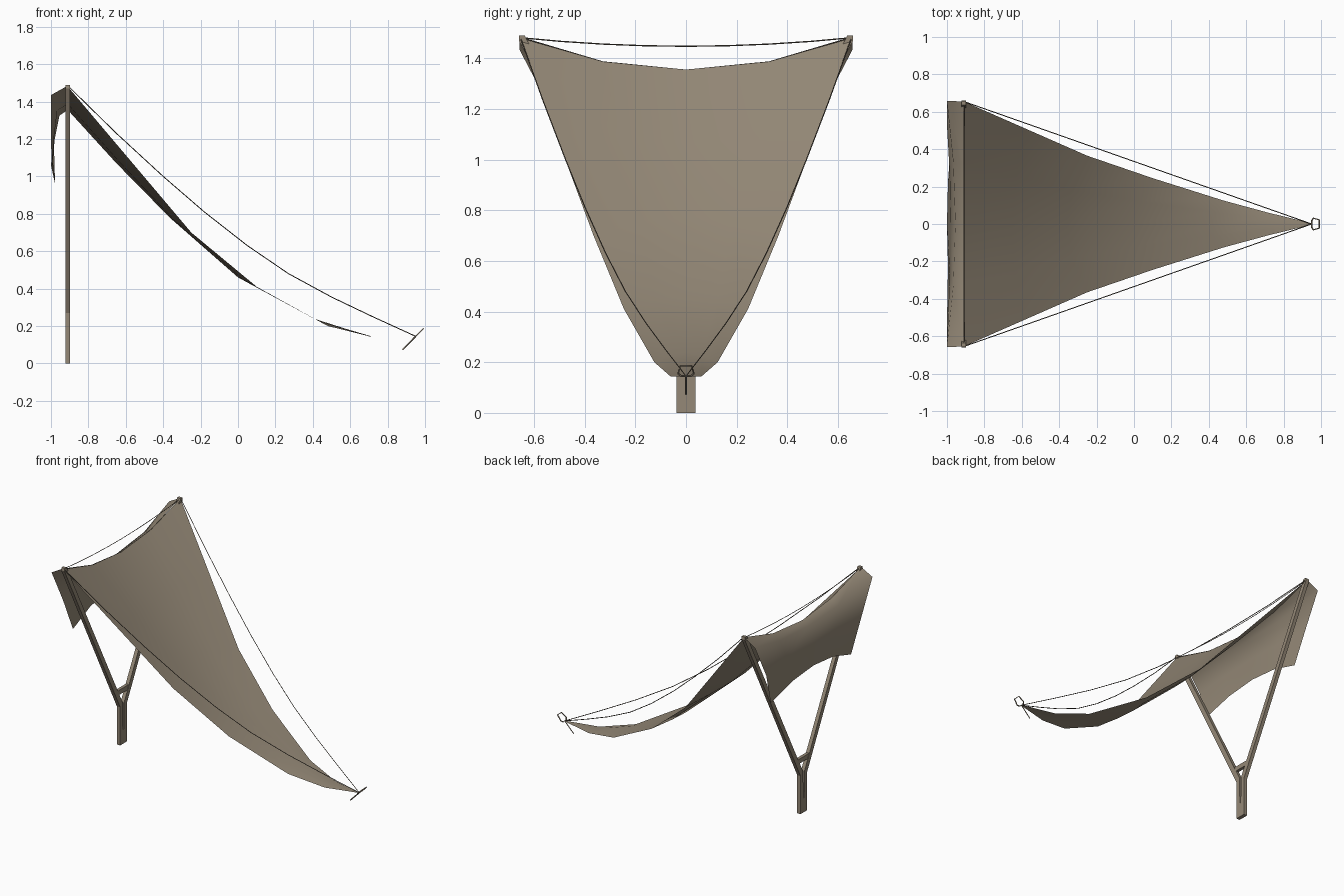
import bpy, bmesh
from mathutils import Vector

cube = bpy.data.objects.get("Cube")
if cube:
    bpy.data.objects.remove(cube, do_unlink=True)


def material(name, rgb):
    m = bpy.data.materials.new(name)
    m.use_nodes = True
    m.diffuse_color = (*rgb, 1)
    bsdf = m.node_tree.nodes["Principled BSDF"]
    bsdf.inputs["Base Color"].default_value = (*rgb, 1)
    bsdf.inputs["Roughness"].default_value = 0.9
    return m


KHAKI = material("khaki canvas", (0.30, 0.25, 0.185))
WOOD = material("weathered wood", (0.30, 0.25, 0.185))
CORD = material("dark cord", (0.12, 0.10, 0.075))


def finish(name, bm, mat, smooth=False):
    mesh = bpy.data.meshes.new(name)
    bm.to_mesh(mesh)
    bm.free()
    mesh.materials.append(mat)
    for p in mesh.polygons:
        p.use_smooth = smooth
    ob = bpy.data.objects.new(name, mesh)
    bpy.context.collection.objects.link(ob)
    return ob


def sheet(name, rows):
    """Cloth strip: each row is (edge x, edge y, edge z, centre x, centre z)."""
    bm = bmesh.new()
    grid = []
    for ex, ey, ez, cx, cz in rows:
        row = []
        for f in (-1, -0.5, 0, 0.5, 1):
            k = f * f
            row.append(bm.verts.new((cx + (ex - cx) * k, ey * f, cz + (ez - cz) * k)))
        grid.append(row)
    for a, b in zip(grid, grid[1:]):
        for i in range(4):
            bm.faces.new((a[i], b[i], b[i + 1], a[i + 1]))
    bmesh.ops.remove_doubles(bm, verts=bm.verts, dist=0.0005)
    return finish(name, bm, KHAKI, True)


def prism(name, outline, x, depth, mat):
    """Extrude a (y, z) outline along x."""
    bm = bmesh.new()
    face = bm.faces.new([bm.verts.new((x - depth / 2, y, z)) for y, z in outline])
    out = bmesh.ops.extrude_face_region(bm, geom=[face])
    moved = [g for g in out["geom"] if isinstance(g, bmesh.types.BMVert)]
    bmesh.ops.translate(bm, verts=moved, vec=(depth, 0, 0))
    bmesh.ops.recalc_face_normals(bm, faces=bm.faces)
    return finish(name, bm, mat)


def tube(name, points, radius, mat, closed=False):
    cu = bpy.data.curves.new(name, "CURVE")
    cu.dimensions = "3D"
    cu.bevel_depth = radius
    cu.bevel_resolution = 0
    cu.use_fill_caps = True
    sp = cu.splines.new("POLY")
    sp.points.add(len(points) - 1)
    for p, co in zip(sp.points, points):
        p.co = (*co, 1)
    sp.use_cyclic_u = closed
    cu.materials.append(mat)
    ob = bpy.data.objects.new(name, cu)
    bpy.context.collection.objects.link(ob)
    return ob


POST_X = -0.91

# Main canopy, ridge down to the stake
sheet("canopy", [
    (POST_X, 0.655, 1.48, POST_X, 1.355),
    (-0.58, 0.51, 1.09, -0.65, 1.07),
    (-0.25, 0.365, 0.70, -0.36, 0.775),
    (0.10, 0.245, 0.41, 0.0, 0.46),
    (0.48, 0.125, 0.20, 0.41, 0.238),
    (0.72, 0.06, 0.143, 0.70, 0.145),
    (0.95, 0.004, 0.145, 0.95, 0.145),
])

# Rear flap hanging over the ridge
flap = sheet("rear_flap", [
    (POST_X, 0.655, 1.485, POST_X, 1.355),
    (-1.0, 0.658, 1.435, -0.955, 1.325),
    (-1.0, 0.53, 1.19, -0.98, 1.2),
    (-0.978, 0.45, 0.96, -1.0, 1.06),
])
flap.data.flip_normals()

# Forked post: two mirrored halves with a narrow slit, plus a brace
half = [(0, 0), (0.037, 0), (0.037, 0.27), (0.66, 1.47), (0.658, 1.49),
        (0.637, 1.49), (0.008, 0.29), (0.004, 0.1), (0, 0.1)]
for side, label in ((1, "rear"), (-1, "front")):
    prism(f"post_{label}_arm", [(side * y, z) for y, z in half], POST_X, 0.026, WOOD)
prism("post_brace", [(-0.07, 0.36), (0.07, 0.36), (0.075, 0.393), (-0.075, 0.393)],
      POST_X, 0.022, WOOD)

# Guy ropes from the post tips to the stake
path = [(POST_X, 1.485), (-0.65, 1.23), (-0.4, 1.0), (-0.18, 0.81), (0.05, 0.63),
        (0.27, 0.48), (0.5, 0.355), (0.72, 0.25), (0.95, 0.145)]
for side, label in ((1, "rear"), (-1, "front")):
    pts = [(x, side * 0.655 * (0.95 - x) / (0.95 - POST_X), z) for x, z in path]
    tube(f"guy_rope_{label}", pts, 0.0025, CORD)

# Slack rope between the post tips
tube("ridge_rope", [(POST_X, 0.655 * f / 4, 1.447 + 0.034 * (f / 4) ** 2)
                    for f in range(-4, 5)], 0.0025, CORD)

# Ground stake: slanted rod with a trapezoid handle
origin, along = Vector((0.95, 0, 0.145)), Vector((0.7, 0, 0.714))
tube("stake_rod", [origin - along * 0.1, origin], 0.004, WOOD)
handle = [(0, 0.018), (0.014, 0.031), (0.058, 0.022)]
loop = [(s, y) for s, y in handle] + [(s, -y) for s, y in reversed(handle)]
tube("stake_handle", [origin + along * s + Vector((0, y, 0)) for s, y in loop],
     0.004, WOOD, True)
